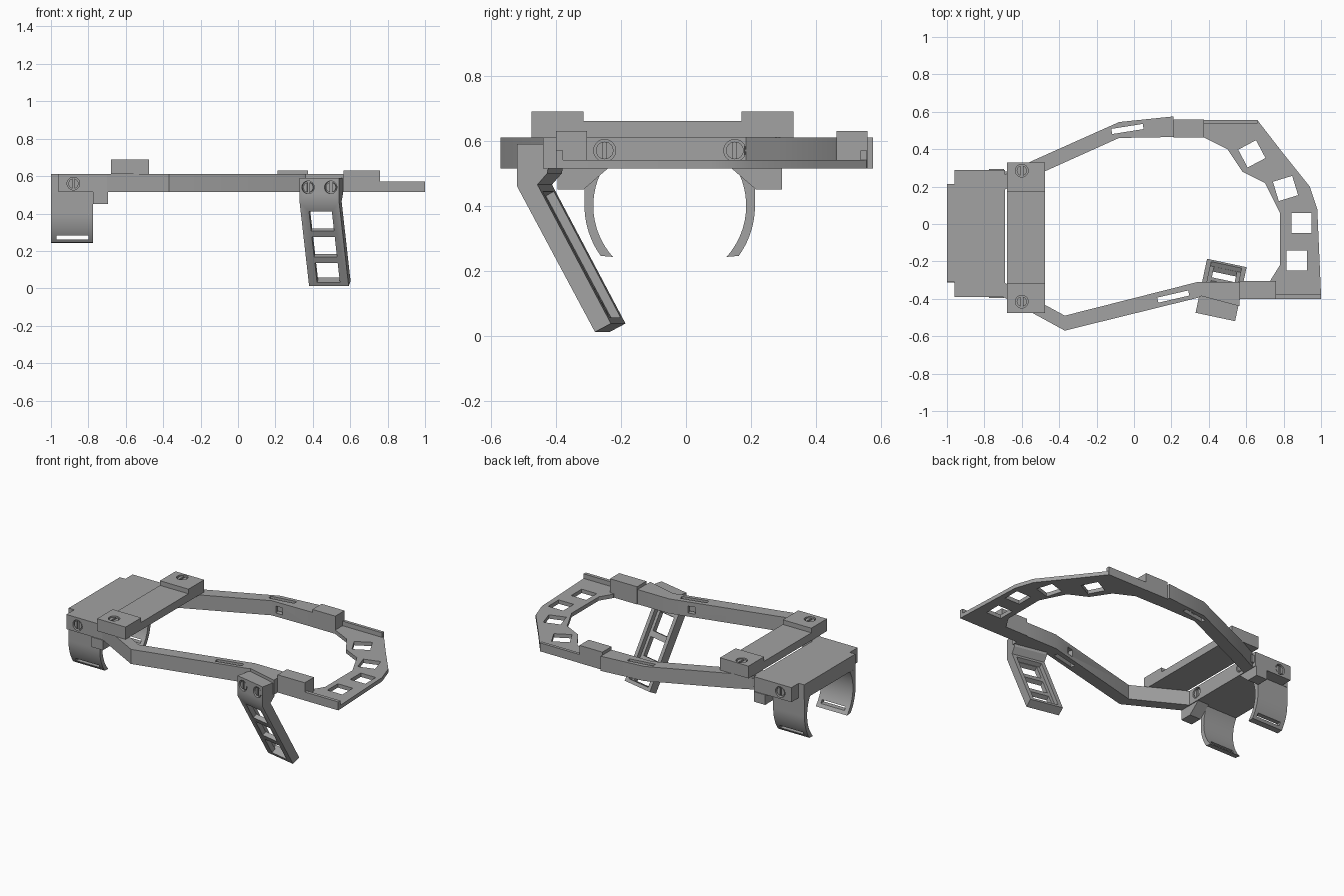
import bpy, bmesh, math
from mathutils import Matrix, Vector

if "Cube" in bpy.data.objects:
    bpy.data.objects.remove(bpy.data.objects["Cube"])

grey = bpy.data.materials.new("grey plastic")
grey.use_nodes = True
GREY = (0.36, 0.36, 0.36, 1)
grey.diffuse_color = GREY
grey.node_tree.nodes["Principled BSDF"].inputs["Base Color"].default_value = GREY


def finish(name, bm, matrix=None):
    bmesh.ops.recalc_face_normals(bm, faces=bm.faces)
    if matrix:
        bm.transform(matrix)
    mesh = bpy.data.meshes.new(name)
    bm.to_mesh(mesh)
    bm.free()
    mesh.materials.append(grey)
    obj = bpy.data.objects.new(name, mesh)
    bpy.context.collection.objects.link(obj)
    return obj


def prism(name, points, depth, matrix=None):
    """Extrude a 3D outline along a vector."""
    bm = bmesh.new()
    face = bm.faces.new([bm.verts.new(p) for p in points])
    ext = bmesh.ops.extrude_face_region(bm, geom=[face])
    verts = [v for v in ext["geom"] if isinstance(v, bmesh.types.BMVert)]
    bmesh.ops.translate(bm, verts=verts, vec=depth)
    return finish(name, bm, matrix)


def flat(name, outline, z0, z1):
    return prism(name, [(x, y, z0) for x, y in outline], (0, 0, z1 - z0))


def across(name, outline, x0, x1, matrix=None):
    return prism(name, [(x0, y, z) for y, z in outline], (x1 - x0, 0, 0), matrix)


def box(name, x0, x1, y0, y1, z0, z1):
    return flat(name, [(x0, y0), (x1, y0), (x1, y1), (x0, y1)], z0, z1)


def block(name, matrix, size):
    bm = bmesh.new()
    bmesh.ops.create_cube(bm, size=1)
    bm.transform(Matrix.Diagonal((*size, 1)))
    return finish(name, bm, matrix)


def disc(name, matrix, radius, depth):
    bm = bmesh.new()
    bmesh.ops.create_cone(bm, cap_ends=True, segments=24, radius1=radius,
                          radius2=radius, depth=depth)
    return finish(name, bm, matrix)


def cut(obj, cutter):
    mod = obj.modifiers.new("cut", "BOOLEAN")
    mod.operation, mod.solver, mod.object = "DIFFERENCE", "EXACT", cutter
    bpy.context.view_layer.objects.active = obj
    bpy.ops.object.modifier_apply(modifier=mod.name)
    bpy.data.objects.remove(cutter)


def screw(obj, place, normal):
    """Sink a slotted screw head into a part."""
    m = Matrix.Translation(place) @ Vector(normal).to_track_quat("Z", "Y").to_matrix().to_4x4()
    cut(obj, disc("cutter", m, 0.034, 0.04))
    head = disc("screw_head", m @ Matrix.Translation((0, 0, -0.015)), 0.027, 0.02)
    cut(head, block("cutter", m, (0.012, 0.1, 0.03)))


def turned(x, y, z, degrees):
    return Matrix.Translation((x, y, z)) @ Matrix.Rotation(math.radians(degrees), 4, "Z")


LOW, TOP, MID = 0.515, 0.61, -0.05

# Wrist plate with screws on its sides and inner end
plate = flat("wrist_plate", [(-1, -0.31), (-0.96, -0.31), (-0.96, -0.39), (-0.69, -0.39),
                             (-0.69, 0.29), (-0.96, 0.29), (-0.96, 0.215), (-1, 0.215)], LOW, TOP)
for side in (-1, 1):
    screw(plate, (-0.88, MID + 0.34 * side, 0.56), (0, side, 0))
    screw(plate, (-0.69, MID + 0.2 * side, 0.57), (1, 0, 0))

# Curved cuffs and the brackets beside them
for side in (-1, 1):
    label = "left" if side > 0 else "right"

    def arc(radius, start, end, steps=14):
        angles = [math.radians(start + (end - start) * i / steps) for i in range(steps + 1)]
        return [(MID + side * radius * math.cos(a), 0.4 + radius * math.sin(a)) for a in angles]

    outline = arc(0.235, 29, -42) + arc(0.262, -36, 0) + [(MID + side * 0.262, LOW)]
    cuff = across(label + "_cuff", outline, -1, -0.775)
    cut(cuff, box("cutter", -0.97, -0.8, *sorted((MID + side * 0.15, MID + side * 0.3)),
                  0.262, 0.282))
    bracket = [(0.345, LOW), (0.345, 0.45), (0.265, 0.45), (0.19, LOW)]
    across(label + "_bracket", [(MID + side * y, z) for y, z in bracket], -0.775, -0.695)
    pin = MID + side * 0.31
    box(label + "_pin", -0.72, -0.67, pin - 0.02, pin + 0.02, 0.54, 0.59)

# Crossbar with raised ends
bar = across("crossbar", [(-0.475, TOP), (-0.475, 0.69), (-0.315, 0.69), (-0.315, 0.66),
                          (0.17, 0.66), (0.17, 0.69), (0.33, 0.69), (0.33, TOP)], -0.68, -0.475)
for y in (-0.415, 0.285):
    screw(bar, (-0.6, y, 0.69), (0, 0, 1))

# Side arms, each with a top slot and a small hole on the inside
left_arm = flat("left_arm", [(-0.7, 0.26), (-0.55, 0.335), (-0.08, 0.545), (0.21, 0.575),
                             (0.21, 0.465), (-0.08, 0.46), (-0.48, 0.28), (-0.7, 0.18)], LOW, TOP)
right_arm = flat("right_arm", [(-0.7, -0.39), (-0.37, -0.57), (0.34, -0.395), (0.36, -0.385),
                               (0.565, -0.44), (0.565, -0.31), (0.34, -0.31), (-0.37, -0.49),
                               (-0.7, -0.31)], LOW, TOP)
for arm, x, y, angle, inward in ((left_arm, -0.035, 0.508, 9, -1), (right_arm, 0.21, -0.388, 13, 1)):
    spot = turned(x, y, 0.56, angle)
    cut(arm, block("cutter", spot, (0.17, 0.028, 0.2)))
    cut(arm, block("cutter", spot @ Matrix.Translation((0, inward * 0.05, 0)), (0.045, 0.1, 0.045)))

# Joint blocks between the arms and the finger frame
box("left_joint", 0.21, 0.375, 0.463, 0.558, LOW, 0.63)
box("right_joint", 0.565, 0.76, -0.4, -0.305, LOW, 0.63)

# Finger frame with four square windows and edge lips
frame = flat("finger_frame", [(0.37, 0.555), (0.66, 0.555), (0.78, 0.4), (0.94, 0.2), (0.98, 0.08),
                              (1, -0.38), (1, -0.4), (0.75, -0.4), (0.73, -0.3), (0.78, -0.22),
                              (0.78, 0.06), (0.7, 0.22), (0.58, 0.28), (0.5, 0.4), (0.37, 0.465)],
             LOW, 0.54)
for x, y, angle in ((0.63, 0.375, 28), (0.81, 0.19, 17), (0.895, 0.005, 0), (0.87, -0.195, 0)):
    cut(frame, block("cutter", turned(x, y, 0.53, angle), (0.108, 0.108, 0.2)))
box("left_lip", 0.37, 0.66, 0.537, 0.557, LOW, 0.57)
box("right_lip", 0.75, 1, -0.4, -0.378, LOW, 0.57)

# Thumb rest: upright head and sloping leg with three windows
thumb = turned(0.435, -0.497, 0, -12)
rest = across("thumb_rest", [(0, 0.59), (0, 0.46), (0.245, 0.012), (0.295, 0.038), (0.064, 0.465),
                             (0.095, 0.5), (0.11, 0.59)], -0.108, 0.108, thumb)
slope = math.atan2(0.245, 0.448)
leg = thumb @ Matrix.Translation((0, 0, 0.46)) @ Matrix.Rotation(slope, 4, "X")
cut(rest, block("cutter", leg @ Matrix.Translation((0, 0.06, -0.27)), (0.165, 0.06, 0.44)))
for i in range(3):
    cut(rest, block("cutter", leg @ Matrix.Translation((0, 0.03, -0.115 - 0.157 * i)),
                    (0.125, 0.2, 0.12)))
for x in (-0.062, 0.062):
    screw(rest, thumb @ Vector((x, 0, 0.54)), thumb.to_3x3() @ Vector((0, -1, 0)))

# Keep flats crisp and round surfaces smooth
for obj in bpy.context.collection.objects:
    if obj.type == "MESH" and obj.data.materials and obj.data.materials[0] == grey:
        bpy.ops.object.select_all(action="DESELECT")
        obj.select_set(True)
        bpy.context.view_layer.objects.active = obj
        bpy.ops.object.shade_smooth_by_angle(angle=math.radians(30))
